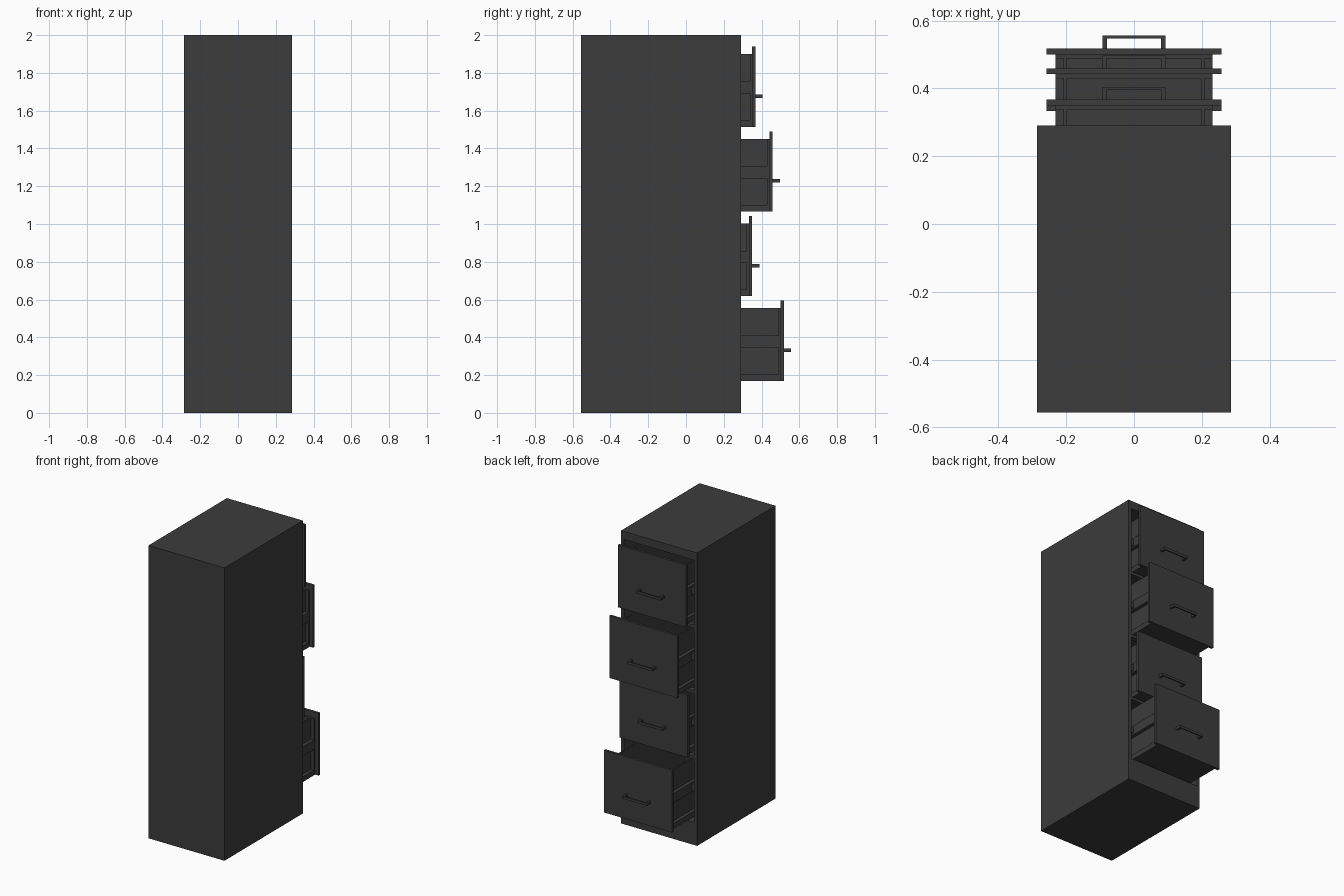
import bpy

if "Cube" in bpy.data.objects:
    bpy.data.objects.remove(bpy.data.objects["Cube"])

metal = bpy.data.materials.new("dark_metal")
metal.diffuse_color = (0.045, 0.045, 0.045, 1)
metal.use_nodes = True
metal.node_tree.nodes["Principled BSDF"].inputs["Base Color"].default_value = metal.diffuse_color


def boxes(name, parts):
    """One object made of axis-aligned boxes (x0, x1, y0, y1, z0, z1)."""
    verts, faces = [], []
    for x0, x1, y0, y1, z0, z1 in parts:
        b = len(verts)
        verts += [(x, y, z) for z in (z0, z1)
                  for x, y in ((x0, y0), (x1, y0), (x1, y1), (x0, y1))]
        faces += [[b + i for i in f] for f in
                  ((3, 2, 1, 0), (4, 5, 6, 7), (0, 1, 5, 4),
                   (1, 2, 6, 5), (2, 3, 7, 6), (3, 0, 4, 7))]
    me = bpy.data.meshes.new(name)
    me.from_pydata(verts, [], faces)
    me.materials.append(metal)
    ob = bpy.data.objects.new(name, me)
    bpy.context.collection.objects.link(ob)
    return ob


def both(x0, x1, *rest):
    """A box and its mirror image across x = 0."""
    return [(x0, x1, *rest), (-x1, -x0, *rest)]


W, BACK, FRONT = 0.287, -0.556, 0.29     # cabinet half width and depth range
INNER = 0.265
PITCH, BASE = 0.448, 0.17                # drawer spacing and lowest drawer

# Cabinet shell, open towards +y
boxes("cabinet_shell",
      both(INNER, W, BACK, FRONT, 0, 2)
      + [(-INNER, INNER, BACK, FRONT, 1.945, 2),
         (-INNER, INNER, BACK, FRONT, 0, 0.155),
         (-INNER, INNER, BACK, BACK + 0.02, 0.155, 1.945)])

# Rails between the drawer openings
boxes("divider_rails", [(-INNER, INNER, FRONT - 0.04, FRONT - 0.005,
                         BASE + PITCH * i - 0.035, BASE + PITCH * i - 0.015)
                        for i in (1, 2, 3)])

# Drawers, from bottom to top, each pulled out by a different amount
for i, y in enumerate((0.518, 0.350, 0.459, 0.367)):
    z = BASE + PITCH * i
    n = i + 1
    yb, yf = y - 0.80, y - 0.017         # back of tray, back of front panel
    yb = max(yb, BACK + 0.03)

    # Hollow tray with a thicker plate behind the front panel
    boxes(f"drawer_tray_{n}",
          both(0.198, 0.208, yb, yf - 0.012, z + 0.035, z + 0.385)
          + [(-0.232, 0.232, yb, yf - 0.012, z, z + 0.035),
             (-0.198, 0.198, yb, yb + 0.012, z + 0.035, z + 0.385),
             (-0.232, 0.232, yf - 0.012, yf, z, z + 0.385)])

    # Side runners on the tray and fixed slides on the cabinet walls
    boxes(f"drawer_runners_{n}",
          both(0.208, 0.232, yb, yf - 0.012, z + 0.175, z + 0.24))
    boxes(f"cabinet_slides_{n}",
          both(0.232, INNER, BACK + 0.02, FRONT - 0.02, z + 0.185, z + 0.23))

    # Front panel
    boxes(f"drawer_front_{n}", [(-0.258, 0.258, yf, y, z, z + 0.425)])

    # Pull handle: two posts and a bar
    boxes(f"handle_{n}",
          both(0.079, 0.093, y, y + 0.03, z + 0.153, z + 0.171)
          + [(-0.093, 0.093, y + 0.03, y + 0.038, z + 0.153, z + 0.171)])
